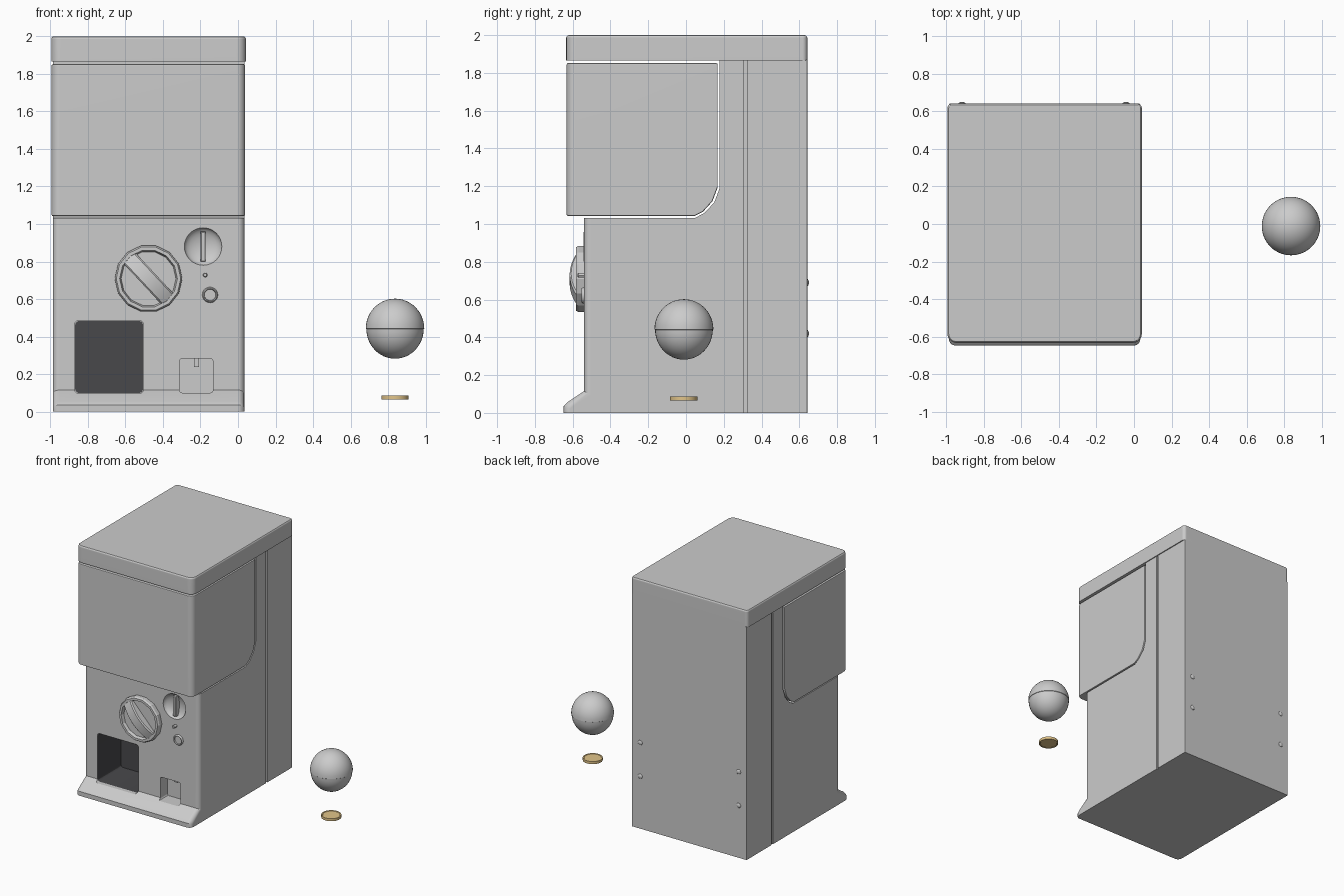
import bpy, bmesh
from math import pi, sin, cos, radians
from mathutils import Matrix, Vector

if "Cube" in bpy.data.objects:
    bpy.data.objects.remove(bpy.data.objects["Cube"])


def finish(name, bm, smooth=30, color=None, recalc=True):
    if recalc:
        bmesh.ops.recalc_face_normals(bm, faces=bm.faces[:])
    me = bpy.data.meshes.new(name)
    bm.to_mesh(me)
    bm.free()
    ob = bpy.data.objects.new(name, me)
    bpy.context.collection.objects.link(ob)
    if color:
        mat = bpy.data.materials.new(name + "_color")
        mat.diffuse_color = (*color, 1)
        mat.use_nodes = True
        mat.node_tree.nodes["Principled BSDF"].inputs["Base Color"].default_value = mat.diffuse_color
        me.materials.append(mat)
    if smooth:
        shade(ob, smooth)
    return ob


def activate(ob):
    bpy.ops.object.select_all(action='DESELECT')
    ob.select_set(True)
    bpy.context.view_layer.objects.active = ob


def shade(ob, angle):
    activate(ob)
    bpy.ops.object.shade_smooth_by_angle(angle=radians(angle))


def prism(pts, axis, a, b):
    """Extrude a 2D outline along x (points are y,z), y (x,z) or z (x,y)."""
    put = {'x': lambda p, t: (t, *p), 'y': lambda p, t: (p[0], t, p[1]),
           'z': lambda p, t: (*p, t)}[axis]
    bm = bmesh.new()
    f = bm.faces.new([bm.verts.new(put(p, a)) for p in pts])
    new = bmesh.ops.extrude_face_region(bm, geom=[f])['geom']
    move = Vector(put((0, 0), b - a))
    bmesh.ops.translate(bm, vec=move, verts=[v for v in new if isinstance(v, bmesh.types.BMVert)])
    bmesh.ops.recalc_face_normals(bm, faces=bm.faces[:])
    return bm


def bevel(bm, width, segs, pick):
    edges = [e for e in bm.edges if pick(e)]
    bmesh.ops.bevel(bm, geom=edges, offset=width, segments=segs, profile=0.5, affect='EDGES')


def box(x0, x1, y0, y1, z0, z1):
    return prism([(x0, y0), (x1, y0), (x1, y1), (x0, y1)], 'z', z0, z1)


def rounded(x0, x1, z0, z1, r, n=3):
    pts = []
    for k, (cx, cz) in enumerate([(x1 - r, z1 - r), (x0 + r, z1 - r), (x0 + r, z0 + r), (x1 - r, z0 + r)]):
        for i in range(n + 1):
            t = (k + i / n) * pi / 2
            pts.append((cx + r * cos(t), cz + r * sin(t)))
    return pts


def lathe(profile, center, axis, n, phase=0.0):
    """Spin (radius, distance along axis) points around y or z."""
    bm = bmesh.new()
    vs = [bm.verts.new((r, 0, h)) for r, h in profile]
    es = [bm.edges.new(p) for p in zip(vs, vs[1:])]
    bmesh.ops.spin(bm, geom=vs + es, cent=(0, 0, 0), axis=(0, 0, 1), angle=2 * pi, steps=n)
    bmesh.ops.remove_doubles(bm, verts=bm.verts[:], dist=1e-5)
    m = Matrix.Rotation(phase, 4, 'Z')
    if axis == 'y':
        m = Matrix.Rotation(-pi / 2, 4, 'X') @ m
    bmesh.ops.transform(bm, matrix=Matrix.Translation(center) @ m, verts=bm.verts[:])
    return bm


def cut(target, bm):
    tool = finish("cutter", bm, smooth=0)
    tool.hide_render = True
    mod = target.modifiers.new("cut", 'BOOLEAN')
    mod.operation, mod.solver, mod.object = 'DIFFERENCE', 'EXACT', tool
    activate(target)
    bpy.ops.object.modifier_apply(modifier=mod.name)
    bpy.data.objects.remove(tool)


def weighted(ob):
    ob.modifiers.new("weighted", 'WEIGHTED_NORMAL').keep_sharp = True


XL, XR, FRONT = -0.987, 0.034, -0.54

# Cabinet: side profile with front lip and notch for the window case
bm = prism([(-0.648, 0), (-0.648, 0.035), (-0.63, 0.055), (FRONT, 0.115), (FRONT, 1.033),
            (0.05, 1.033), (0.10, 1.06), (0.15, 1.115), (0.178, 1.19), (0.178, 1.87),
            (0.642, 1.87), (0.642, 0)], 'x', XL, XR)
bevel(bm, 0.035, 4, lambda e: all(v.co.y < -0.5 for v in e.verts)
      and abs(e.verts[0].co.x - e.verts[1].co.x) < 1e-4)
bevel(bm, 0.006, 2, lambda e: all(v.co.y > 0.64 for v in e.verts)
      and abs(e.verts[0].co.z - e.verts[1].co.z) > 1)
cabinet = finish("cabinet", bm, smooth=0)

# Side seams
for x in (XL, XR):
    cut(cabinet, box(x - 0.01, x + 0.01, 0.307, 0.323, -0.1, 1.95))
# Prize chute, coin return pocket and coin dish
cut(cabinet, prism(rounded(-0.87, -0.505, 0.097, 0.485, 0.02), 'y', -0.8, -0.24))
cut(cabinet, prism(rounded(-0.312, -0.133, 0.1, 0.282, 0.015), 'y', -0.8, -0.45))
dish = [(0, -0.1), (0.1, -0.1)] + [(0.1 * cos(i * pi / 12), 0.045 * sin(i * pi / 12)) for i in range(6)] + [(0, 0.045)]
cut(cabinet, lathe(dish, (-0.186, FRONT, 0.88), 'y', 32))
shade(cabinet, 30)
weighted(cabinet)

# Dark chute lining, open at the front, facing inwards
bm = prism(rounded(-0.868, -0.507, 0.099, 0.483, 0.02), 'y', FRONT + 0.0005, -0.243)
bmesh.ops.delete(bm, geom=[f for f in bm.faces if f.normal.y < -0.9], context='FACES_ONLY')
bmesh.ops.reverse_faces(bm, faces=bm.faces[:])
finish("chute_lining", bm, color=(0.065, 0.065, 0.07), recalc=False)

# Coin return tab and coin slot bar
finish("return_tab", box(-0.235, -0.207, -0.475, -0.44, 0.238, 0.285), smooth=0)
bm = box(-0.199, -0.173, FRONT - 0.003, -0.48, 0.8, 0.96)
bevel(bm, 0.004, 1, lambda e: all(v.co.y < FRONT for v in e.verts))
finish("coin_slot_bar", bm, smooth=0)

# Window case
bm = prism([(-0.632, 1.042), (0.045, 1.042), (0.09, 1.065), (0.14, 1.12), (0.168, 1.195),
            (0.168, 1.852), (-0.632, 1.852)], 'x', -0.994, 0.038)
bevel(bm, 0.045, 5, lambda e: all(v.co.y < -0.63 for v in e.verts)
      and abs(e.verts[0].co.z - e.verts[1].co.z) > 0.5)
bevel(bm, 0.008, 2, lambda e: e.calc_face_angle(0) > 1)
weighted(finish("window_case", bm))

# Lid
bm = box(-0.995, 0.042, -0.634, 0.642, 1.866, 2.0)
vertical = lambda e: abs(e.verts[0].co.z - e.verts[1].co.z) > 0.05
bevel(bm, 0.05, 5, lambda e: vertical(e) and e.verts[0].co.y < 0)
bevel(bm, 0.025, 4, lambda e: vertical(e) and all(v.co.y > 0.6 for v in e.verts))
bevel(bm, 0.014, 3, lambda e: all(v.co.z > 1.999 for v in e.verts))
weighted(finish("lid", bm))

# Turning knob: faceted ring with an arched grip
KX, KZ = -0.477, 0.709
finish("knob_ring", lathe([(0.18, 0.02), (0.18, -0.03), (0.172, -0.042), (0.154, -0.042), (0.146, -0.018),
                           (0, -0.018)], (KX, FRONT, KZ), 'y', 14, pi / 14 + pi / 2), smooth=0)
arch = [(0.158 * i / 6, FRONT - 0.036 - 0.04 * (1 - (i / 6) ** 2)) for i in range(-6, 7)]
bm = prism(arch + [(0.15, FRONT - 0.005), (-0.15, FRONT - 0.005)], 'z', -0.043, 0.043)
bevel(bm, 0.008, 1, lambda e: all(v.co.y < FRONT - 0.03 for v in e.verts)
      and abs(e.verts[0].co.z - e.verts[1].co.z) < 1e-4)
bmesh.ops.transform(bm, verts=bm.verts[:], matrix=Matrix.Translation((KX, 0, KZ)) @ Matrix.Rotation(radians(47), 4, 'Y'))
finish("knob_grip", bm)

# Small pin and button
finish("pin", lathe([(0.012, 0.02), (0.012, -0.03), (0.008, -0.035), (0, -0.035)],
                    (-0.175, FRONT, 0.728), 'y', 12))
finish("button", lathe([(0.042, 0.02), (0.042, -0.006), (0.037, -0.014), (0.032, -0.014), (0.03, -0.004),
                        (0, -0.004)], (-0.149, FRONT, 0.622), 'y', 20))

# Back screws
for x in (-0.917, -0.043):
    for z in (0.42, 0.69):
        finish("back_screw", lathe([(0.02 * cos(i * pi / 8), 0.011 * sin(i * pi / 8)) for i in range(5)],
                                   (x, 0.64, z), 'y', 16))

# Capsule: upper half overlaps a slightly smaller lower half
low = [(0.153 * cos(t), 0.16 * sin(t)) for t in [-pi / 2 + i * pi / 24 for i in range(12)]]
high = [(0.156 * cos(t), 0.16 * sin(t)) for t in [i * pi / 24 for i in range(13)]]
finish("capsule", lathe(low + [(0.153, -0.002)] + high, (0.837, -0.011, 0.442), 'z', 40))

# Coin with a raised rim
finish("coin", lathe([(0, -0.008), (0.062, -0.008), (0.064, -0.0105), (0.073, -0.0105), (0.073, 0.0105),
                      (0.064, 0.0105), (0.062, 0.008), (0, 0.008)], (0.837, -0.013, 0.076), 'z', 32),
       color=(0.75, 0.55, 0.25))
